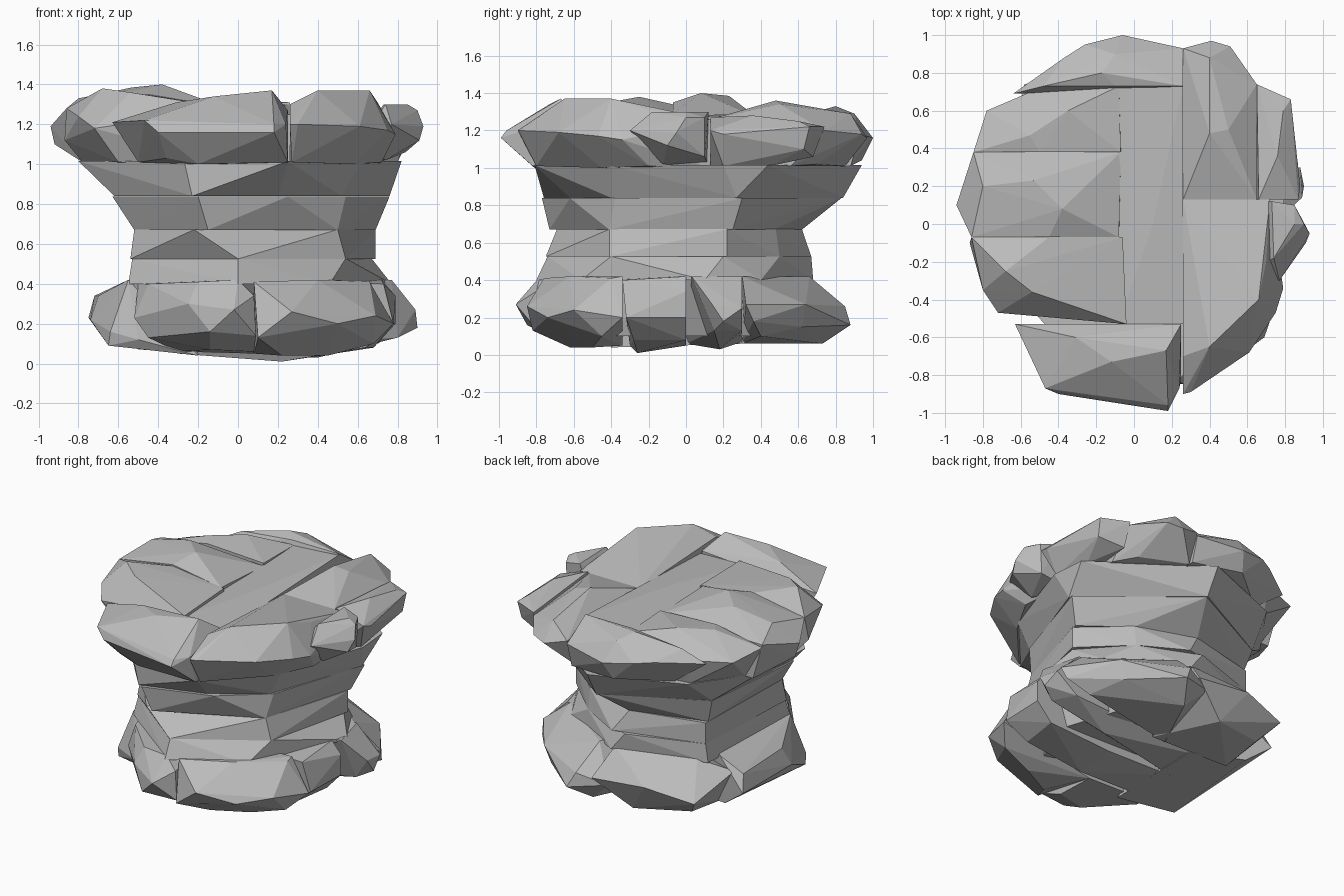
import bpy, bmesh

stone = bpy.data.materials.new("grey stone")
stone.diffuse_color = (0.5, 0.5, 0.5, 1)


def rock(name, points):
    """A faceted stone: the convex hull of a few corner points."""
    bm = bmesh.new()
    for p in points:
        bm.verts.new(p)
    out = bmesh.ops.convex_hull(bm, input=bm.verts)
    junk = {v for v in out["geom_interior"] + out["geom_unused"]
            if isinstance(v, bmesh.types.BMVert)}
    bmesh.ops.delete(bm, geom=list(junk), context='VERTS')
    bmesh.ops.recalc_face_normals(bm, faces=bm.faces)
    me = bpy.data.meshes.new(name)
    bm.to_mesh(me)
    bm.free()
    me.materials.append(stone)
    bpy.context.collection.objects.link(bpy.data.objects.new(name, me))


def band(name, z0, low, z1, high):
    """A layer of the waist between two horizontal outlines."""
    rock(name, [(x, y, z0) for x, y in low] + [(x, y, z1) for x, y in high])


# Waist layers, from bottom to top
band("waist_lowest", 0.40,
     [(-.55, -.36), (0, -.8), (.46, -.56), (.77, .1), (.6, .4), (.1, .68), (-.52, .5)],
     0.527,
     [(-.53, -.33), (0, -.74), (.54, -.4), (.67, .2), (.4, .5), (0, .67), (-.5, .5)])
band("waist_lower", 0.525,
     [(-.54, -.33), (0, -.75), (.54, -.41), (.69, .22), (.4, .5), (.1, .67), (-.5, .5)],
     0.672,
     [(-.52, -.31), (-.22, -.69), (.5, -.41), (.69, .22), (.4, .48), (0, .62), (-.5, .5)])
band("waist_upper", 0.67,
     [(-.52, -.31), (-.15, -.73), (.5, -.41), (.69, .25), (.4, .47), (0, .62), (-.5, .47)],
     0.838,
     [(-.63, -.28), (-.2, -.77), (.25, -.62), (.54, -.38), (.76, .3), (.1, .83), (-.55, .5)])
band("waist_highest", 0.84,
     [(-.62, -.28), (-.23, -.76), (.2, -.62), (.52, -.4), (.76, .27), (.1, .84), (-.55, .5)],
     1.015,
     [(-.8, -.16), (-.27, -.76), (.25, -.81), (.62, -.4), (.82, .2), (.8, .44), (.1, .94),
      (-.5, .7), (-.78, .3)])

# Base stones
rock("base_core", [(x, y, z) for x, y, z in [(-.42, -.35, .12), (.4, -.45, .1), (.55, 0, .1),
                                             (.4, .45, .1), (-.4, .5, .12)]]
     + [(x, y, .42) for x, y in [(-.5, -.34), (.4, -.55), (.65, 0), (.4, .5), (-.45, .5)]])
rock("base_front_left", [
    (-.52, -.46, .23), (-.45, -.48, .4), (-.2, -.74, .41), (0, -.78, .42), (.08, -.8, .34),
    (.09, -.8, .14), (-.14, -.85, .16), (-.02, -.91, .27), (-.25, -.78, .3), (-.45, -.5, .13),
    (-.14, -.68, .07), (-.3, -.34, .06), (.08, -.62, .06), (.08, -.34, .05), (-.5, -.34, .4),
    (.08, -.34, .42)])
rock("base_front_right", [
    (.08, -.76, .41), (.27, -.85, .26), (.1, -.82, .13), (.5, -.74, .2), (.4, -.62, .42),
    (.69, -.6, .24), (.66, -.4, .41), (.78, -.34, .2), (.68, -.45, .1), (.22, -.62, .04),
    (.45, -.5, .04), (.08, -.34, .05), (.65, -.34, .42), (.08, -.34, .4)])
rock("base_right_front", [
    (-.3, -.34, .42), (.73, -.34, .4), (.78, -.32, .2), (.22, -.26, .01), (.64, -.28, .08),
    (-.3, -.3, .05), (-.3, 0, .06), (.2, 0, .05), (.68, 0, .08), (.79, 0, .2), (.79, 0, .34),
    (.72, 0, .42), (-.3, 0, .42)])
rock("base_right_mid", [
    (-.3, 0, .42), (.77, .03, .42), (.89, .14, .27), (.9, .2, .18), (.8, .15, .13),
    (.4, .18, .03), (-.3, 0, .06), (-.3, .3, .07), (.72, .3, .13), (.88, .3, .25), (.7, .3, .42),
    (-.3, .3, .42)])
rock("base_back_right", [
    (.1, .3, .42), (.68, .3, .42), (.87, .32, .27), (.85, .36, .18), (.7, .4, .1), (.2, .66, .42),
    (.25, .85, .26), (.3, .88, .16), (.2, .73, .06), (.64, .64, .27), (.6, .62, .15), (0, .3, .06),
    (.05, .78, .2)])
rock("base_back_left", [
    (.1, .3, .42), (.08, .66, .42), (.15, .82, .24), (-.25, .82, .28), (-.58, .74, .22),
    (-.45, .52, .42), (-.65, .4, .34), (-.1, .72, .06), (-.48, .62, .1), (.1, .3, .06),
    (-.5, .3, .07)])
rock("base_left", [
    (-.55, -.36, .42), (-.7, -.05, .34), (-.74, -.1, .22), (-.65, -.38, .09), (-.64, -.4, .16),
    (-.5, -.42, .12), (-.75, .45, .23), (-.72, .4, .34), (-.58, .4, .1), (-.54, .4, .42),
    (-.2, -.4, .04), (-.2, .3, .06), (-.2, 0, .42)])

# Crown stones, clockwise from the front
rock("crown_front", [
    (-.63, -.53, 1.21), (-.47, -.87, 1.22), (.18, -.96, 1.2), (.18, -.99, 1.16), (-.4, -.9, 1.16),
    (.24, -.87, 1.2), (.25, -.53, 1.27), (-.31, -.6, 1.31), (.17, -.67, 1.37), (-.12, -.73, 1.34),
    (-.36, -.78, 1.03), (-.2, -.81, 1.0), (.25, -.82, 1.01), (-.5, -.53, 1.01), (.25, -.53, 1.0)])
rock("crown_left_front", [
    (-.86, -.07, 1.28), (-.87, -.1, 1.12), (-.8, -.35, 1.24), (-.72, -.47, 1.18), (-.68, -.25, 1.38),
    (-.54, -.36, 1.36), (-.04, -.53, 1.28), (-.06, -.07, 1.29), (-.45, -.07, 1.34),
    (-.78, -.07, 1.01), (-.6, -.42, 1.01), (-.06, -.5, 1.0), (-.06, -.07, 1.0)])
rock("crown_left", [
    (-.86, -.07, 1.28), (-.94, .1, 1.19), (-.92, .12, 1.1), (-.85, .38, 1.26), (-.8, .2, 1.33),
    (-.38, .08, 1.4), (-.07, .38, 1.27), (-.08, -.07, 1.29), (-.53, .23, 1.385), (-.45, -.07, 1.35),
    (-.78, -.07, 1.01), (-.78, .38, 1.01), (-.07, -.07, 1.0), (-.07, .38, 1.0)])
rock("crown_back_left", [
    (-.85, .38, 1.24), (-.78, .6, 1.2), (-.5, .72, 1.19), (-.08, .73, 1.28), (-.35, .6, 1.33),
    (-.07, .38, 1.29), (-.55, .47, 1.32), (-.5, .38, 1.31), (-.72, .38, 1.01), (-.5, .67, 1.01),
    (-.07, .73, 1.0), (-.07, .38, 1.0)])
rock("crown_back", [
    (-.64, .69, 1.19), (-.37, .88, 1.2), (-.26, .95, 1.19), (-.06, 1.0, 1.16), (.26, .93, 1.18),
    (.26, .73, 1.31), (-.1, .9, 1.29), (-.17, .8, 1.33), (-.48, .73, 1.27), (-.4, .7, 1.01),
    (-.1, .94, 1.04), (.26, .88, 1.01), (.26, .7, 1.0), (-.1, .73, 1.31)])
rock("crown_back_right", [
    (.26, .93, 1.2), (.41, .97, 1.16), (.51, .94, 1.18), (.65, .74, 1.2), (.4, .48, 1.36),
    (.5, .5, 1.34), (.26, .13, 1.26), (.65, .13, 1.26), (.4, .88, 1.29), (.26, .85, 1.01),
    (.55, .7, 1.02), (.65, .56, 1.01), (.26, .13, 1.0), (.65, .13, 1.0)])
rock("crown_right", [
    (.65, .74, 1.22), (.83, .66, 1.22), (.88, .2, 1.18), (.87, .13, 1.2), (.82, .63, 1.1),
    (.76, .36, 1.28), (.66, .13, 1.27), (.79, .6, 1.25), (.65, .68, 1.06), (.76, .45, 1.01),
    (.8, .2, 1.01), (.65, .13, 1.0)])
rock("crown_knob", [
    (.73, .12, 1.3), (.85, .1, 1.27), (.9, 0, 1.27), (.93, -.05, 1.19), (.91, -.1, 1.12),
    (.74, -.18, 1.3), (.85, 0, 1.3), (.77, -.3, 1.2), (.74, -.12, 1.02), (.84, .1, 1.06),
    (.6, .12, 1.01), (.6, -.25, 1.1)])
rock("crown_front_right", [
    (.26, -.9, 1.2), (.3, -.89, 1.2), (.61, -.68, 1.19), (.75, -.47, 1.17), (.79, -.34, 1.15),
    (.4, -.65, 1.37), (.66, -.4, 1.37), (.7, -.2, 1.31), (.72, .13, 1.26), (.26, .13, 1.26),
    (.26, -.7, 1.3), (.27, -.8, 1.01), (.58, -.45, 1.0), (.72, -.2, 1.01), (.7, .13, 1.0),
    (.26, .13, 1.0)])
rock("crown_centre", [
    (-.08, -.53, 1.26), (.26, -.53, 1.25), (.26, .1, 1.25), (.1, 0, 1.28), (.26, .73, 1.3),
    (-.08, .73, 1.28), (-.08, .1, 1.26)]
     + [(x, y, 1.0) for x in (-.08, .26) for y in (-.53, .73)])
